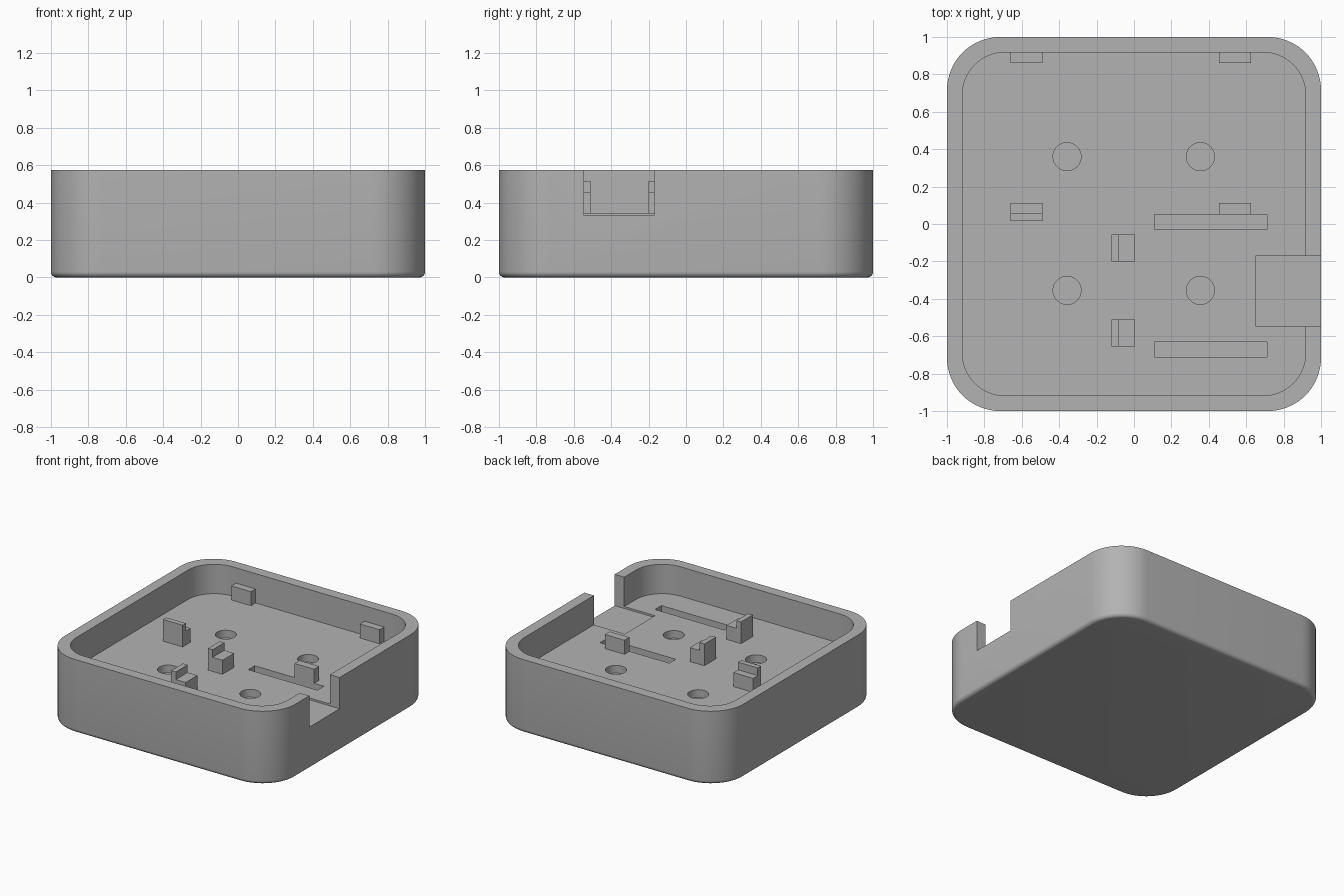
import bpy, bmesh, math

cube = bpy.data.objects.get("Cube")
if cube:
    bpy.data.objects.remove(cube, do_unlink=True)

grey = bpy.data.materials.new("plain grey")
grey.use_nodes = True
colour = (0.45, 0.45, 0.45, 1)
grey.diffuse_color = colour
grey.node_tree.nodes["Principled BSDF"].inputs["Base Color"].default_value = colour

TOP, FLOOR = 0.575, 0.345
STEP, LIP = 0.455, 0.515
POCKET = 0.06


def rounded_outline(half, radius, steps=16):
    """Square outline with rounded corners, anticlockwise."""
    points = []
    for quarter in range(4):
        middle = math.pi / 4 + quarter * math.pi / 2
        cx = math.copysign(half - radius, math.cos(middle))
        cy = math.copysign(half - radius, math.sin(middle))
        for i in range(steps + 1):
            a = (quarter + i / steps) * math.pi / 2
            points.append((cx + radius * math.cos(a), cy + radius * math.sin(a)))
    return points


def loft(name, rings):
    """Closed solid through a stack of (outline, height) rings."""
    bm = bmesh.new()
    loops = [[bm.verts.new((x, y, z)) for x, y in outline] for outline, z in rings]
    for low, high in zip(loops, loops[1:]):
        for i in range(len(low)):
            j = (i + 1) % len(low)
            bm.faces.new((low[i], low[j], high[j], high[i]))
    bm.faces.new(reversed(loops[0]))
    bm.faces.new(loops[-1])
    mesh = bpy.data.meshes.new(name)
    bm.to_mesh(mesh)
    bm.free()
    mesh.materials.append(grey)
    obj = bpy.data.objects.new(name, mesh)
    bpy.context.collection.objects.link(obj)
    return obj


def box(name, x0, x1, y0, y1, z0, z1):
    outline = [(x0, y0), (x1, y0), (x1, y1), (x0, y1)]
    return loft(name, [(outline, z0), (outline, z1)])


def cylinder(name, x, y, radius, z0, z1, sides=48):
    angles = [math.tau * i / sides for i in range(sides)]
    outline = [(x + radius * math.cos(a), y + radius * math.sin(a)) for a in angles]
    return loft(name, [(outline, z0), (outline, z1)])


# Tray body with a rounded bottom edge
CORNER, FILLET = 0.285, 0.03
rings = []
for i in range(7):
    a = i / 6 * math.pi / 2
    inset = FILLET * (1 - math.sin(a))
    rings.append((rounded_outline(1 - inset, CORNER - inset), FILLET * (1 - math.cos(a))))
rings.append((rounded_outline(1, CORNER), TOP))
body = loft("tray_body", rings)

# Cavity, cable notch, round pockets and long slots
inner = rounded_outline(0.917, 0.225)
cutters = [
    loft("cavity_cutter", [(inner, FLOOR), (inner, 0.8)]),
    box("notch_cutter", 0.65, 1.1, -0.545, -0.17, 0.33, 0.8),
]
for x in (-0.358, 0.355):
    for y in (-0.355, 0.36):
        cutters.append(cylinder("pocket_cutter", x, y, 0.075, FLOOR - POCKET, 0.4))
for y in (-0.71, -0.03):
    cutters.append(box("slot_cutter", 0.11, 0.71, y, y + 0.08, FLOOR - POCKET, 0.4))

for cutter in cutters:
    cut = body.modifiers.new(cutter.name, "BOOLEAN")
    cut.operation = "DIFFERENCE"
    cut.solver = "EXACT"
    cut.object = cutter
bpy.context.view_layer.objects.active = body
body.select_set(True)
for name in [m.name for m in body.modifiers]:
    bpy.ops.object.modifier_apply(modifier=name)
for cutter in cutters:
    bpy.data.objects.remove(cutter, do_unlink=True)
bpy.ops.object.shade_smooth_by_angle(angle=math.radians(30))


def stepped_clip(name, profile, along_x, start, end):
    """L-shaped clip: profile is (position, height) swept from start to end."""
    bm = bmesh.new()
    ends = []
    for t in (start, end):
        ends.append([bm.verts.new((t, p, z) if along_x else (p, t, z)) for p, z in profile])
    for i in range(len(profile)):
        j = (i + 1) % len(profile)
        bm.faces.new((ends[0][i], ends[0][j], ends[1][j], ends[1][i]))
    for loop in ends:
        bm.faces.new(loop)
    bmesh.ops.recalc_face_normals(bm, faces=bm.faces)
    mesh = bpy.data.meshes.new(name)
    bm.to_mesh(mesh)
    bm.free()
    mesh.materials.append(grey)
    obj = bpy.data.objects.new(name, mesh)
    bpy.context.collection.objects.link(obj)


def step_profile(tall, middle, low):
    return [(tall, FLOOR), (tall, LIP), (middle, LIP),
            (middle, STEP), (low, STEP), (low, FLOOR)]


# Stepped clips that hold the boards
for i, y in enumerate((-0.655, -0.2)):
    stepped_clip(f"side_clip_{i + 1}", step_profile(-0.12, -0.08, 0.005), False, y, y + 0.145)
stepped_clip("centre_clip", step_profile(0.015, 0.055, 0.112), True, -0.66, -0.49)

# Plain support blocks
box("slot_support", 0.455, 0.625, 0.05, 0.112, FLOOR, STEP)
for side, x in (("right", -0.66), ("left", 0.455)):
    box(f"back_support_{side}", x, x + 0.17, 0.86, 0.92, FLOOR, STEP)
